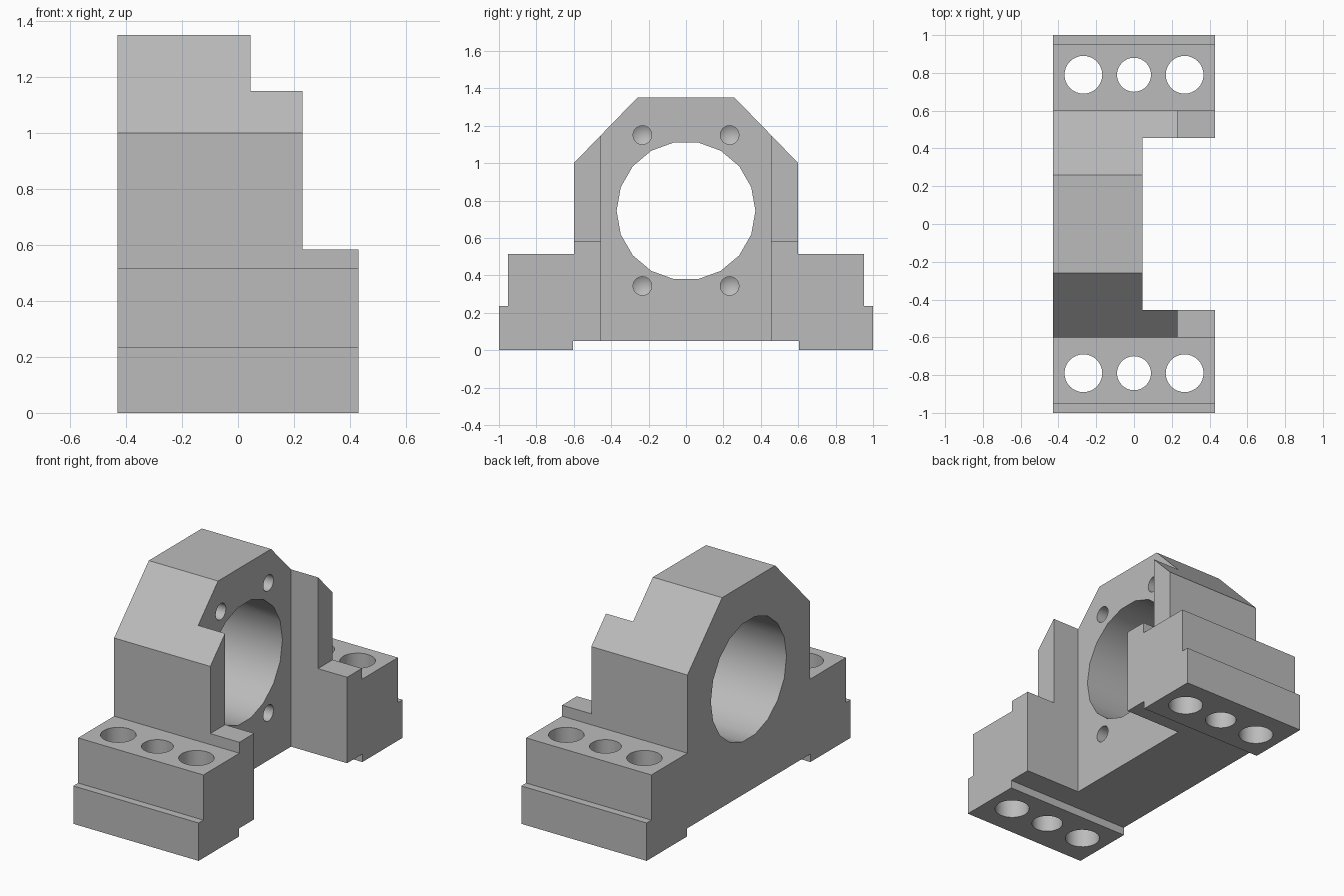
import bpy, bmesh, math
from mathutils import Matrix, Vector

if "Cube" in bpy.data.objects:
    bpy.data.objects.remove(bpy.data.objects["Cube"], do_unlink=True)

HALF = 0.43      # half of the block's depth along x
PLATE = 0.045    # front face of the central plate


def link(name, bm):
    bmesh.ops.recalc_face_normals(bm, faces=bm.faces)
    mesh = bpy.data.meshes.new(name)
    bm.to_mesh(mesh)
    bm.free()
    obj = bpy.data.objects.new(name, mesh)
    bpy.context.collection.objects.link(obj)
    return obj


def prism(name, outline, x0, x1):
    """Extrude a (y, z) outline along x."""
    bm = bmesh.new()
    face = bm.faces.new([bm.verts.new((x0, y, z)) for y, z in outline])
    ext = bmesh.ops.extrude_face_region(bm, geom=[face])
    moved = [v for v in ext["geom"] if isinstance(v, bmesh.types.BMVert)]
    bmesh.ops.translate(bm, verts=moved, vec=(x1 - x0, 0, 0))
    return link(name, bm)


def box(name, x0, x1, y0, y1, z0, z1):
    return prism(name, [(y0, z0), (y1, z0), (y1, z1), (y0, z1)], x0, x1)


def drill(name, start, axis, radius, depth, sides, tip=0):
    """Round cutter running from start along axis, with an optional conical tip."""
    bm = bmesh.new()
    bmesh.ops.create_cone(bm, cap_ends=True, segments=sides, radius1=radius,
                          radius2=radius, depth=depth,
                          matrix=Matrix.Translation((0, 0, depth / 2)))
    if tip:
        end = max(bm.faces, key=lambda f: f.calc_center_median().z)
        fan = bmesh.ops.poke(bm, faces=[end])
        fan["verts"][0].co.z += tip
    turn = Vector((0, 0, 1)).rotation_difference(Vector(axis)).to_matrix().to_4x4()
    bmesh.ops.transform(bm, verts=bm.verts, matrix=Matrix.Translation(start) @ turn)
    return link(name, bm)


# Main body: stepped feet, upright walls and chamfered top
right_half = [(0.605, 0.05), (0.605, 0), (1, 0), (1, 0.235), (0.953, 0.235),
              (0.953, 0.515), (0.6, 0.515), (0.6, 1), (0.26, 1.35)]
outline = right_half + [(-y, z) for y, z in reversed(right_half)]
body = prism("bearing_block", outline, -HALF, HALF)

# Shoulder blocks, standing slightly above the feet, are left by these cuts
cutters = [
    box("front_recess", PLATE, 1, -0.455, 0.455, -0.5, 2),
    box("upper_step", 0.23, 1, -0.8, 0.8, 0.583, 2),
]
# The strip above each foot is already at its final height
# Shaft bore
cutters.append(drill("shaft_bore", (-1, 0, 0.745), (1, 0, 0), 0.371, 2, 18))

for side in (-1, 1):
    # Blind screw holes in the central plate
    for z in (0.343, 1.15):
        cutters.append(drill("screw_hole", (PLATE + 0.1, side * 0.233, z),
                             (-1, 0, 0), 0.05, 0.35, 24, 0.03))
    # Bolt and dowel holes through the feet
    for x, radius in ((-0.268, 0.1), (0, 0.09), (0.268, 0.1)):
        cutters.append(drill("foot_hole", (x, side * 0.79, -0.2),
                             (0, 0, 1), radius, 1, 32))

bpy.context.view_layer.objects.active = body
for cutter in cutters:
    cutter.hide_render = True
    mod = body.modifiers.new("cut", "BOOLEAN")
    mod.operation = "DIFFERENCE"
    mod.solver = "EXACT"
    mod.object = cutter
    bpy.ops.object.modifier_apply(modifier=mod.name)
for cutter in cutters:
    bpy.data.objects.remove(cutter, do_unlink=True)

# Plain grey metal
grey = bpy.data.materials.new("grey_metal")
grey.use_nodes = True
colour = (0.5, 0.5, 0.5, 1)
grey.diffuse_color = colour
grey.node_tree.nodes["Principled BSDF"].inputs["Base Color"].default_value = colour
body.data.materials.clear()
body.data.materials.append(grey)

# Round walls smooth, machined edges sharp
for obj in bpy.context.selected_objects:
    obj.select_set(False)
body.select_set(True)
bpy.ops.object.shade_smooth_by_angle(angle=math.radians(28))
